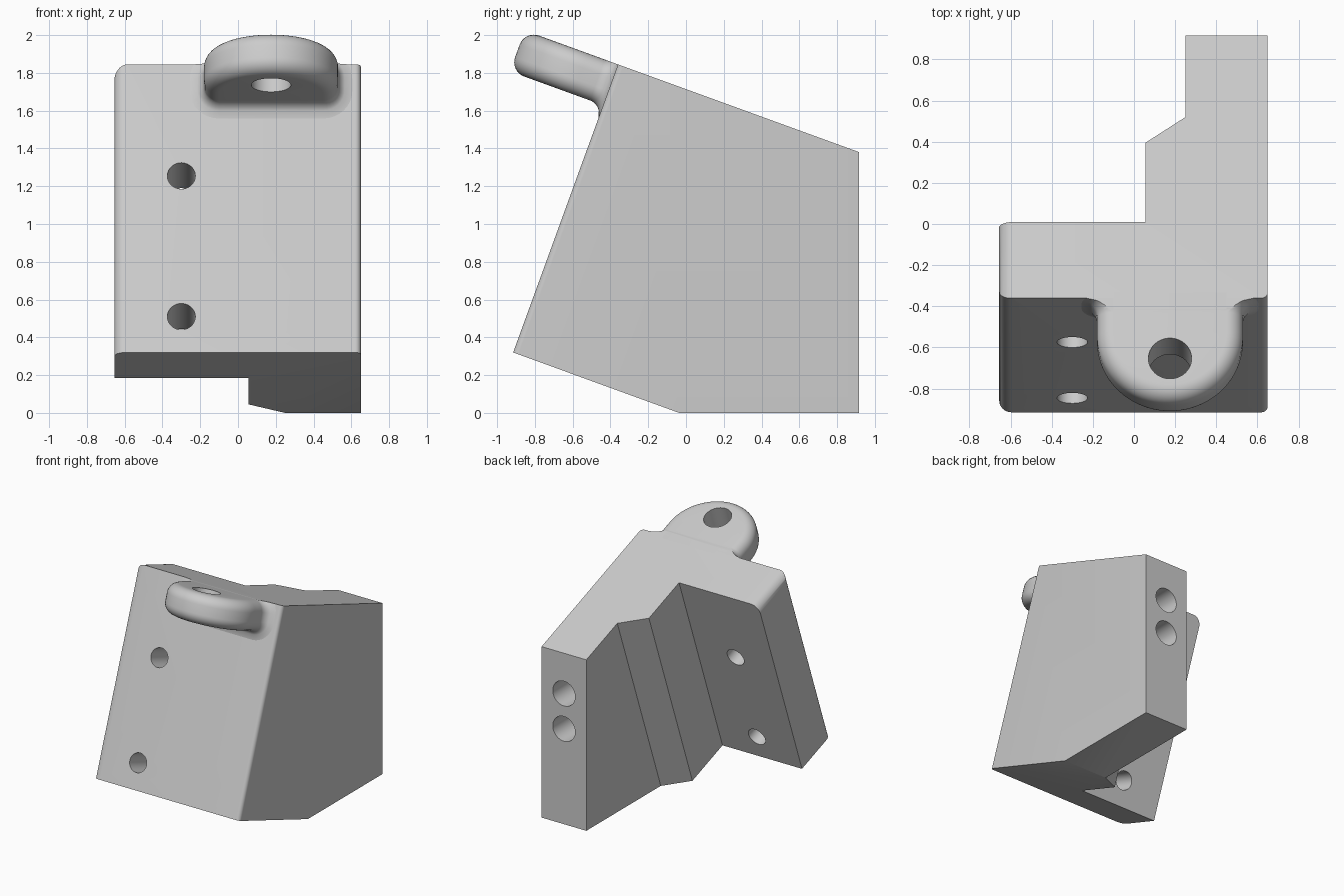
import bpy, bmesh
from math import sin, cos, pi, radians, sqrt
from mathutils import Matrix, Vector

cube = bpy.data.objects.get("Cube")
if cube:
    bpy.data.objects.remove(cube)

gray = bpy.data.materials.new("light gray")
gray.use_nodes = True
gray.diffuse_color = (0.6, 0.6, 0.6, 1)
gray.node_tree.nodes["Principled BSDF"].inputs["Base Color"].default_value = (0.6, 0.6, 0.6, 1)

# Tilted frame: x across, y back from the front face, z up from the top face
TILT = Matrix.Translation((0, -0.36, 1.845)) @ Matrix.Rotation(radians(-20), 4, 'X')
HEIGHT = 1.623


def arc(cx, cy, r, a0, a1, n):
    angles = [radians(a0 + (a1 - a0) * i / n) for i in range(n + 1)]
    return [(cx + r * cos(a), cy + r * sin(a)) for a in angles]


def loft(bm, rings):
    """Skin a list of closed rings of equal length and cap both ends."""
    loops = [[bm.verts.new(p) for p in ring] for ring in rings]
    n = len(loops[0])
    for a, b in zip(loops, loops[1:]):
        for i in range(n):
            j = (i + 1) % n
            bm.faces.new((a[i], a[j], b[j], b[i]))
    bm.faces.new(loops[0])
    bm.faces.new(loops[-1])


def slice_off(bm, point, normal):
    """Remove everything beyond a plane and close the cut."""
    geom = bm.verts[:] + bm.edges[:] + bm.faces[:]
    bmesh.ops.bisect_plane(bm, geom=geom, dist=1e-5, plane_co=point,
                           plane_no=normal, clear_outer=True)
    edges = [e for e in bm.edges if e.is_boundary]
    if edges:
        bmesh.ops.holes_fill(bm, edges=edges, sides=0)


def finish(bm, name):
    bmesh.ops.remove_doubles(bm, verts=bm.verts[:], dist=1e-5)
    bmesh.ops.recalc_face_normals(bm, faces=bm.faces[:])
    mesh = bpy.data.meshes.new(name)
    bm.to_mesh(mesh)
    bm.free()
    mesh.materials.append(gray)
    obj = bpy.data.objects.new(name, mesh)
    bpy.context.collection.objects.link(obj)
    return obj


def activate(obj):
    bpy.ops.object.select_all(action='DESELECT')
    obj.select_set(True)
    bpy.context.view_layer.objects.active = obj


def drill(obj, matrix, radius, depth):
    """Cut a round hole along the local z axis of the matrix."""
    bm = bmesh.new()
    bmesh.ops.create_cone(bm, cap_ends=True, segments=48, radius1=radius,
                          radius2=radius, depth=depth, matrix=matrix)
    cutter = finish(bm, "hole_cutter")
    cutter.hide_render = True
    mod = obj.modifiers.new("hole", 'BOOLEAN')
    mod.operation = 'DIFFERENCE'
    mod.solver = 'EXACT'
    mod.object = cutter
    activate(obj)
    bpy.ops.object.modifier_apply(modifier=mod.name)
    bpy.data.objects.remove(cutter)


# Body: stepped profile with rounded front edges, extruded up the tilted face
LEFT, RIGHT = -0.655, 0.65
profile = (arc(LEFT + 0.06, 0.06, 0.06, 180, 270, 8)
           + arc(RIGHT - 0.03, 0.03, 0.03, 270, 360, 6)
           + [(RIGHT, 2.3), (0.25, 2.3), (0.25, 0.936), (0.055, 0.803),
              (0.055, 0.394), (LEFT, 0.394)])
bm = bmesh.new()
loft(bm, [[(x, y, z) for x, y in profile] for z in (-HEIGHT, 0)])

# Rounded upper corner of the side plate
r = 0.075
for i in range(1, 8):
    a = pi / 2 * i / 8
    n = Vector((-cos(a), 0, sin(a)))
    slice_off(bm, Vector((LEFT + r, 0, -r)) + n * r, n)

# Upright back and level foot
bm.transform(TILT)
slice_off(bm, (0, 0.915, 0), (0, 1, 0))
slice_off(bm, (0, 0, 0), (0, 0, -1))
body = finish(bm, "bracket_body")

# Plate holes run through, end holes are blind
along_y = Matrix.Rotation(pi / 2, 4, 'X')
for z in (-0.628, -1.421):
    drill(body, TILT @ Matrix.Translation((-0.3, 0.2, z)) @ along_y, 0.074, 0.8)
for z in (1.055, 0.77):
    drill(body, Matrix.Translation((0.45, 0.915, z)) @ along_y, 0.1, 1.2)

# Lug: round-nosed tab with rounded rims
CX, HALF, THICK, RIM = 0.175, 0.355, 0.23, 0.08
layers = arc(-RIM, -THICK + RIM, RIM, 270, 360, 8) + arc(-RIM, -RIM, RIM, 0, 90, 8)
rings = []
for inset, z in layers:
    nose = arc(CX, -0.17, HALF + inset, 180, 360, 40)
    nose += [(CX + HALF + inset, 0.03), (CX - HALF - inset, 0.03)]
    rings.append([(x, y, z) for x, y in nose])
bm = bmesh.new()
loft(bm, rings)
bm.transform(TILT)
lug = finish(bm, "lug")
drill(lug, TILT @ Matrix.Translation((CX, -0.312, -0.1)), 0.105, 0.6)

# Collar: concave fillet between lug and body, trimmed flush with the top
FILLET = 0.075
rings = []
for i in range(11):
    d = FILLET * (1 - cos(pi / 2 * i / 10))
    flare = FILLET - sqrt(max(0, FILLET ** 2 - d ** 2))
    rad = RIM + flare
    x1, z1 = HALF - RIM, THICK / 2 - RIM
    ring = []
    for sx, sz, a in ((1, 1, 0), (-1, 1, 90), (-1, -1, 180), (1, -1, 270)):
        ring += arc(CX + sx * x1, -THICK / 2 + sz * z1, rad, a, a + 90, 8)
    rings.append([(x, d - FILLET, z) for x, z in ring])
rings.append([(x, 0.01, z) for x, _, z in rings[-1]])
bm = bmesh.new()
loft(bm, rings)
slice_off(bm, (0, 0, 0), (0, 0, 1))
bm.transform(TILT)
collar = finish(bm, "lug_fillet")

for obj in (body, lug, collar):
    activate(obj)
    bpy.ops.object.shade_smooth_by_angle(angle=radians(30))
